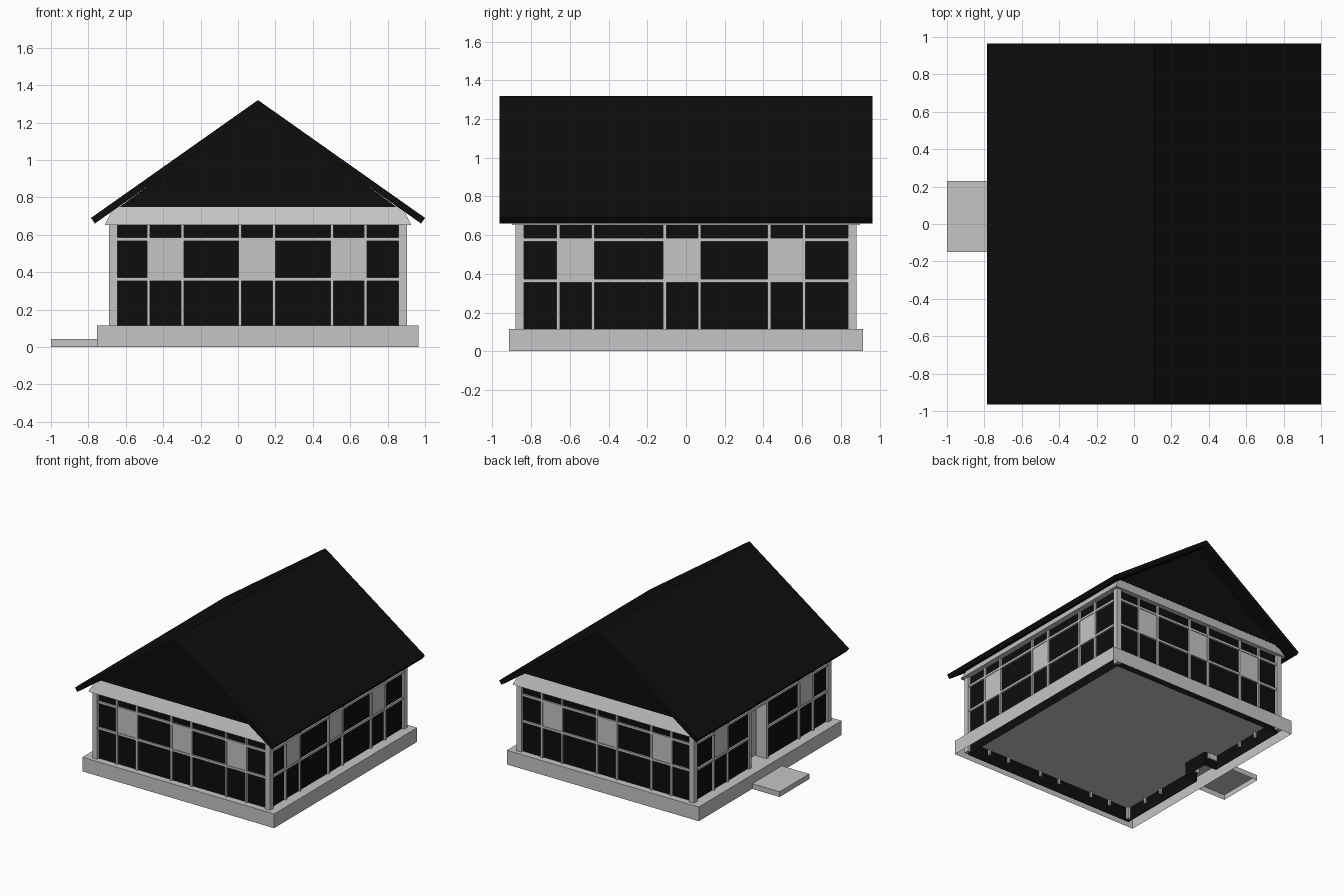
import bpy, bmesh
from mathutils import Vector

if "Cube" in bpy.data.objects:
    bpy.data.objects.remove(bpy.data.objects["Cube"], do_unlink=True)


def material(name, value):
    m = bpy.data.materials.new(name)
    m.use_nodes = True
    col = (value, value, value, 1)
    m.diffuse_color = col
    bsdf = next(n for n in m.node_tree.nodes if n.type == "BSDF_PRINCIPLED")
    bsdf.inputs["Base Color"].default_value = col
    return m


GRAY = material("light_gray", 0.56)
BLACK = material("near_black", 0.004)

CX = 0.107                 # house centre in x
WX, WY = 0.775, 0.86       # half size of the walls
FLOOR, TOP = 0.115, 0.66


def finish(name, bm, mat):
    bmesh.ops.recalc_face_normals(bm, faces=bm.faces)
    mesh = bpy.data.meshes.new(name)
    bm.to_mesh(mesh)
    bm.free()
    mesh.materials.append(mat)
    ob = bpy.data.objects.new(name, mesh)
    bpy.context.collection.objects.link(ob)
    return ob


def add_box(bm, lo, hi, open_bottom=False):
    lo, hi = Vector(lo), Vector(hi)
    verts = bmesh.ops.create_cube(bm, size=1)["verts"]
    for v in verts:
        v.co = (lo + hi) / 2 + v.co * (hi - lo)
    if open_bottom:
        base = [f for f in bm.faces if all(v.co.z < lo.z + 1e-5 for v in f.verts)]
        bmesh.ops.delete(bm, geom=base, context="FACES_ONLY")


def box(name, lo, hi, mat, open_bottom=False):
    bm = bmesh.new()
    add_box(bm, lo, hi, open_bottom)
    return finish(name, bm, mat)


def extrude(name, points, shift, mat, caps=True):
    """Sweep a closed outline along a vector."""
    bm = bmesh.new()
    a = [bm.verts.new(p) for p in points]
    b = [bm.verts.new(Vector(p) + Vector(shift)) for p in points]
    n = len(a)
    for i in range(n):
        j = (i + 1) % n
        bm.faces.new((a[i], a[j], b[j], b[i]))
    if caps:
        bm.faces.new(a)
        bm.faces.new(b)
    return finish(name, bm, mat)


# Base slab and entrance step, both hollow underneath
box("foundation", (-0.755, -0.915, 0), (0.965, 0.915, FLOOR), GRAY, True)
box("entrance_step", (-1, -0.15, 0), (-0.755, 0.23, 0.042), GRAY, True)

# Wall shell with a recessed doorway on the right side
x0, x1 = CX - WX, CX + WX
d0, d1, deep = -0.07, 0.15, 0.11
outline = [(x0, -WY), (x1, -WY), (x1, WY), (x0, WY),
           (x0, d1), (x0 + deep, d1), (x0 + deep, d0), (x0, d0)]
extrude("walls", [(x, y, 0) for x, y in outline], (0, 0, TOP), BLACK, caps=False)

# Corner posts
bm = bmesh.new()
for sx in (-1, 1):
    for sy in (-1, 1):
        px, py = CX + sx * (WX - 0.001), sy * (WY - 0.001)
        add_box(bm, (px - 0.022, py - 0.022, 0.02), (px + 0.022, py + 0.022, TOP))
finish("corner_posts", bm, GRAY)


def wall_part(bm, side, u0, u1, z0, z1, depth):
    """Box straddling a wall; u runs along the wall."""
    axis, sign = side
    if axis == "y":
        p = sign * WY
        add_box(bm, (u0, p - depth, z0), (u1, p + depth, z1))
    else:
        p = CX + sign * WX
        add_box(bm, (p - depth, u0, z0), (p + depth, u1, z1))


def timber_wall(name, side, windows, spans):
    frame, panes = bmesh.new(), bmesh.new()
    for c in windows:
        for u in (c - 0.09, c + 0.09):
            wall_part(frame, side, u - 0.008, u + 0.008, 0.07, TOP, 0.015)
        wall_part(panes, side, c - 0.09, c + 0.09, 0.365, 0.575, 0.009)
    for u0, u1 in spans:
        for z in (0.363, 0.575):
            wall_part(frame, side, u0, u1, z - 0.009, z + 0.009, 0.014)
    finish(name + "_timber_frame", frame, GRAY)
    finish(name + "_windows", panes, GRAY)


gable_windows = (CX - 0.495, CX - 0.005, CX + 0.485)
timber_wall("front", ("y", -1), gable_windows, [(x0, x1)])
timber_wall("back", ("y", 1), gable_windows, [(x0, x1)])
timber_wall("left", ("x", 1), (-0.57, -0.02, 0.52), [(-WY, WY)])
timber_wall("right", ("x", -1), (-0.57, 0.52), [(-WY, d0), (d1, WY)])

# Door leaf and its jambs
box("door", (x0 + deep - 0.02, d0, FLOOR), (x0 + deep - 0.005, d1, 0.58), GRAY)
bm = bmesh.new()
for y in (d0, d1):
    add_box(bm, (x0 - 0.015, y - 0.012, 0.07), (x0 + 0.08, y + 0.012, TOP))
add_box(bm, (x0 - 0.014, d0, 0.566), (x0 + 0.014, d1, 0.584))
finish("door_jambs", bm, GRAY)
box("door_head", (x0 - 0.001, d0, 0.584), (x0 + 0.01, d1, TOP), BLACK)

# Sloping cornice below the gables and eaves
bm = bmesh.new()
add_box(bm, (CX - 0.82, -0.9, 0.652), (CX + 0.82, 0.9, 0.75))
for v in bm.verts:
    if v.co.z > 0.7:
        v.co.x -= 0.05 if v.co.x > CX else -0.05
        v.co.y -= 0.04 if v.co.y > 0 else -0.04
finish("cornice", bm, GRAY)

# Gable walls
for name, y in (("front_gable", -0.862), ("back_gable", 0.842)):
    tri = [(CX - 0.74, y, 0.749), (CX + 0.74, y, 0.749), (CX, y, 1.29)]
    extrude(name, tri, (0, 0.02, 0), BLACK)

# Pitched roof with square-cut eaves
half = [(0.893, 0.69), (0.872, 0.66)]
profile = ([(0, 1.32)] + half + [(0, 1.275)]
           + [(-x, z) for x, z in reversed(half)])
extrude("roof", [(CX + x, -0.965, z) for x, z in profile], (0, 1.93, 0), BLACK)
